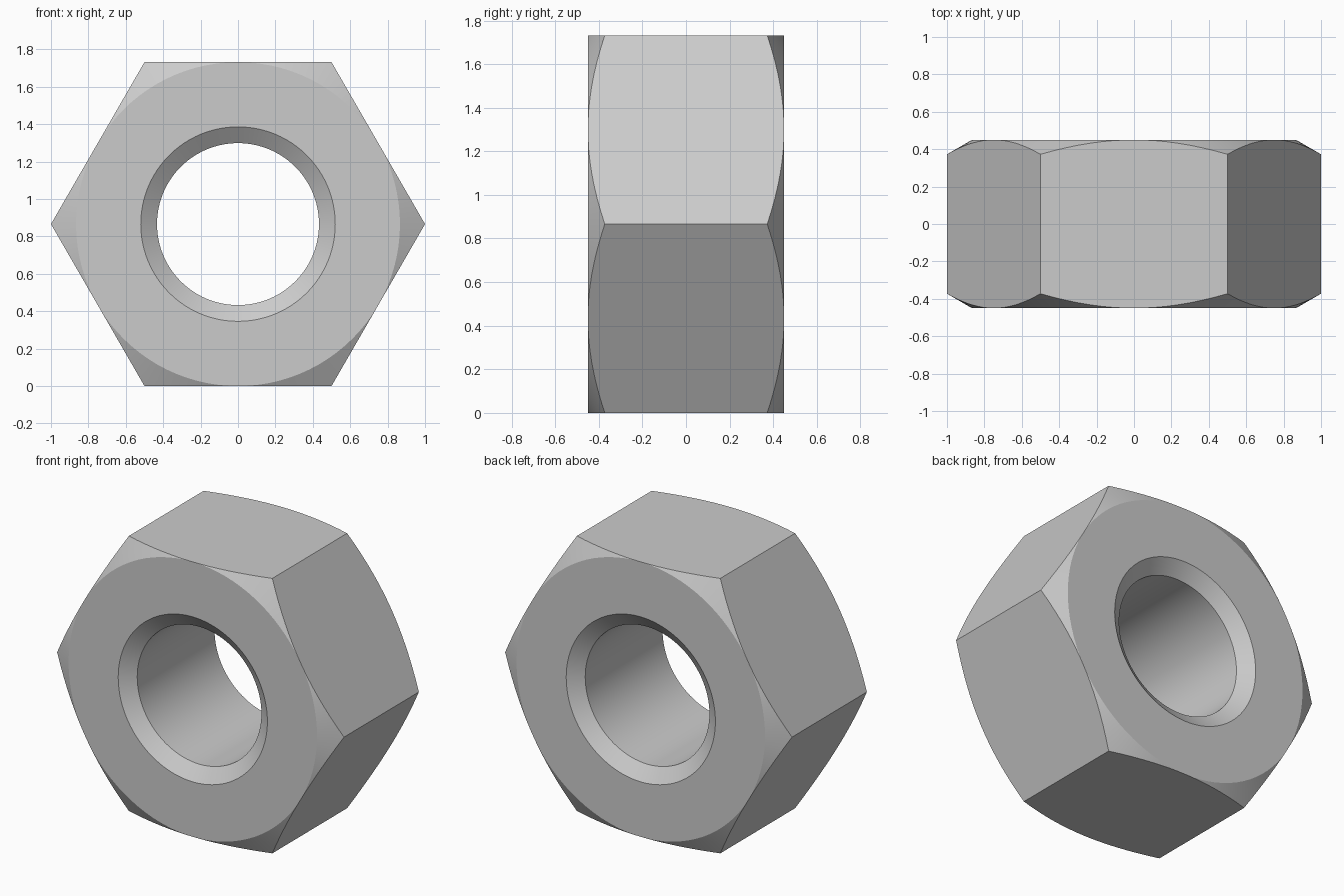
import bpy
import bmesh
from math import cos, sin, tan, pi, radians

if "Cube" in bpy.data.objects:
    bpy.data.objects.remove(bpy.data.objects["Cube"], do_unlink=True)

STEPS = 96                  # multiple of 12, so corners and flats get vertices
FLAT = cos(pi / 6)          # centre to flat side; corners lie at radius 1
HALF = 0.45                 # half thickness
BORE, SINK, SINK_DEPTH = 0.433, 0.52, 0.065

# Plain steel colour
steel = bpy.data.materials.new("steel_grey")
steel.use_nodes = True
colour = (0.6, 0.6, 0.6, 1)
steel.diffuse_color = colour
steel.node_tree.nodes["Principled BSDF"].inputs["Base Color"].default_value = colour


def section(angle):
    """Closed (radius, depth) outline of the nut at one angle."""
    radius = FLAT / cos(angle % (pi / 3) - pi / 6)
    edge = HALF - (radius - FLAT) * tan(radians(30))
    half = [(BORE, HALF - SINK_DEPTH), (SINK, HALF), (FLAT, HALF), (radius, edge)]
    return [(r, -y) for r, y in half] + half[::-1]


# Sweep the section around the bore axis
bm = bmesh.new()
rings = []
for i in range(STEPS):
    a = 2 * pi * i / STEPS
    rings.append([bm.verts.new((r * cos(a), y, r * sin(a) + FLAT))
                  for r, y in section(a)])
for i, ring in enumerate(rings):
    following = rings[(i + 1) % STEPS]
    for j in range(len(ring)):
        k = (j + 1) % len(ring)
        bm.faces.new((ring[j], ring[k], following[k], following[j]))

# Close the chamfer where it touches each flat
bmesh.ops.remove_doubles(bm, verts=bm.verts, dist=1e-5)
bmesh.ops.recalc_face_normals(bm, faces=bm.faces)

mesh = bpy.data.meshes.new("hex_nut")
bm.to_mesh(mesh)
bm.free()
mesh.materials.append(steel)
nut = bpy.data.objects.new("hex_nut", mesh)
bpy.context.collection.objects.link(nut)

# Smooth curved walls, crisp edges
bpy.ops.object.select_all(action="DESELECT")
nut.select_set(True)
bpy.context.view_layer.objects.active = nut
bpy.ops.object.shade_smooth_by_angle(angle=radians(25))
